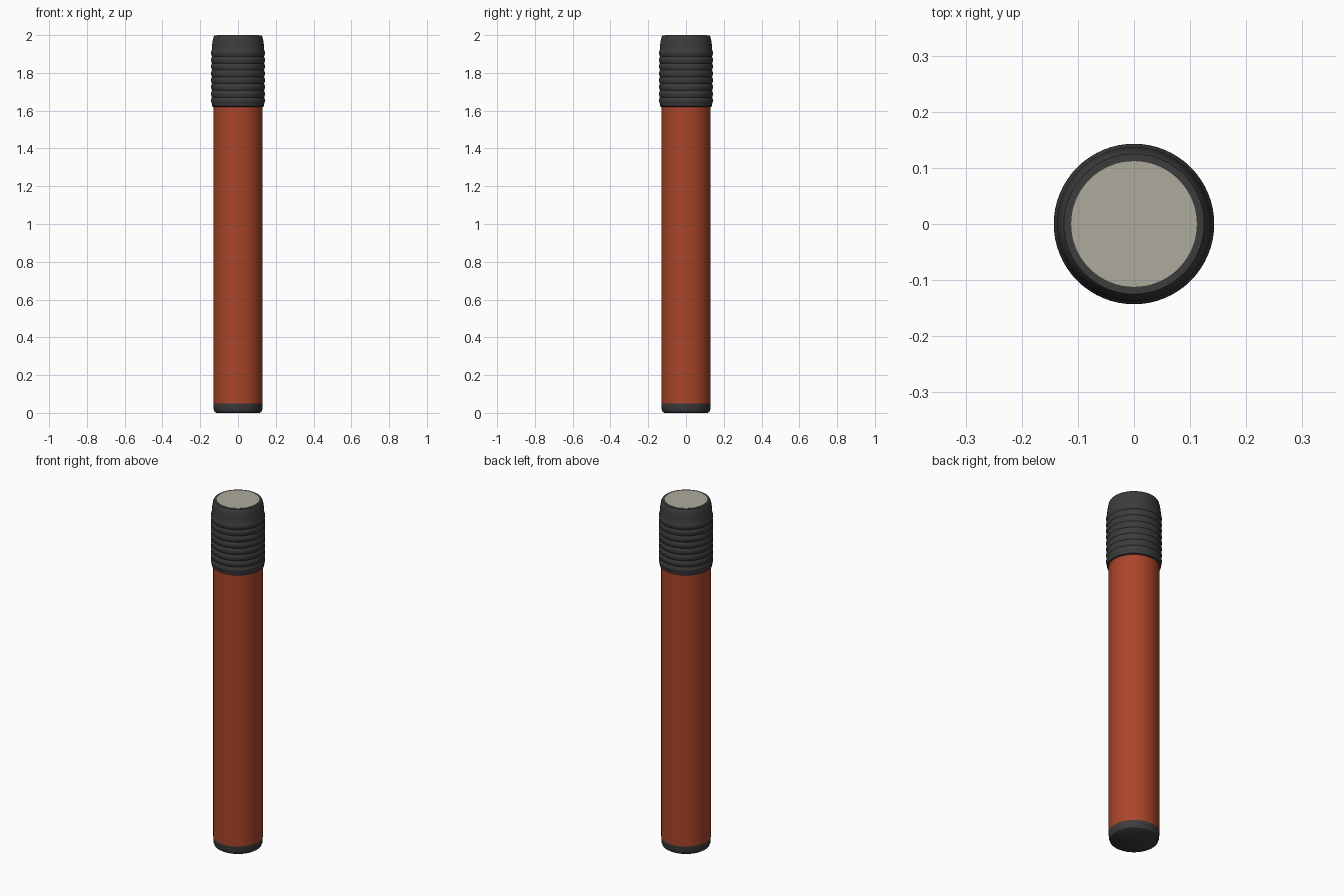
import bpy
import math

SEGMENTS = 64

cube = bpy.data.objects.get("Cube")
if cube:
    bpy.data.objects.remove(cube, do_unlink=True)


def make_material(name, colour):
    mat = bpy.data.materials.new(name)
    mat.use_nodes = True
    mat.diffuse_color = (*colour, 1)
    bsdf = next(n for n in mat.node_tree.nodes if n.type == "BSDF_PRINCIPLED")
    bsdf.inputs["Base Color"].default_value = (*colour, 1)
    return mat


def lathe(name, profile, mat):
    """Spin (radius, height) points around z and close both ends."""
    verts, faces = [], []
    for radius, z in profile:
        for i in range(SEGMENTS):
            a = math.tau * i / SEGMENTS
            verts.append((radius * math.cos(a), radius * math.sin(a), z))
    for row in range(len(profile) - 1):
        for i in range(SEGMENTS):
            j = (i + 1) % SEGMENTS
            low, high = row * SEGMENTS, (row + 1) * SEGMENTS
            faces.append((low + i, low + j, high + j, high + i))
    faces.append(tuple(reversed(range(SEGMENTS))))
    faces.append(tuple(range(len(verts) - SEGMENTS, len(verts))))
    mesh = bpy.data.meshes.new(name)
    mesh.from_pydata(verts, [], faces)
    mesh.materials.append(mat)
    obj = bpy.data.objects.new(name, mesh)
    bpy.context.collection.objects.link(obj)
    bpy.ops.object.select_all(action="DESELECT")
    obj.select_set(True)
    bpy.context.view_layer.objects.active = obj
    bpy.ops.object.shade_smooth_by_angle(angle=math.radians(35))
    return obj


red = make_material("brick red", (0.40, 0.06, 0.022))
black = make_material("soft black", (0.045, 0.045, 0.045))
cream = make_material("pale grey", (0.42, 0.41, 0.34))

# Tube
lathe("body_tube", [(0.13, 0.05), (0.13, 1.63)], red)

# Base plug with a rounded lower edge
lathe("base_cap", [(0.115, 0), (0.124, 0.006), (0.129, 0.02), (0.13, 0.05)], black)

# Ribbed cap: rounded ridges below a tapered shoulder
ridges, steps, bottom, pitch = 8, 6, 1.635, 0.036
profile = [(0.131, 1.62), (0.138, 1.624)]
for k in range(ridges * steps + 1):
    bulge = abs(math.sin(math.pi * k / steps))
    profile.append((0.138 + 0.005 * bulge, bottom + pitch * k / steps))
profile += [(0.137, 1.95), (0.133, 1.975), (0.129, 1.992), (0.125, 1.998), (0.112, 1.998)]
lathe("ribbed_cap", profile, black)

# Striking surface on top
lathe("striker_disc", [(0.112, 1.99), (0.112, 2.0)], cream)
